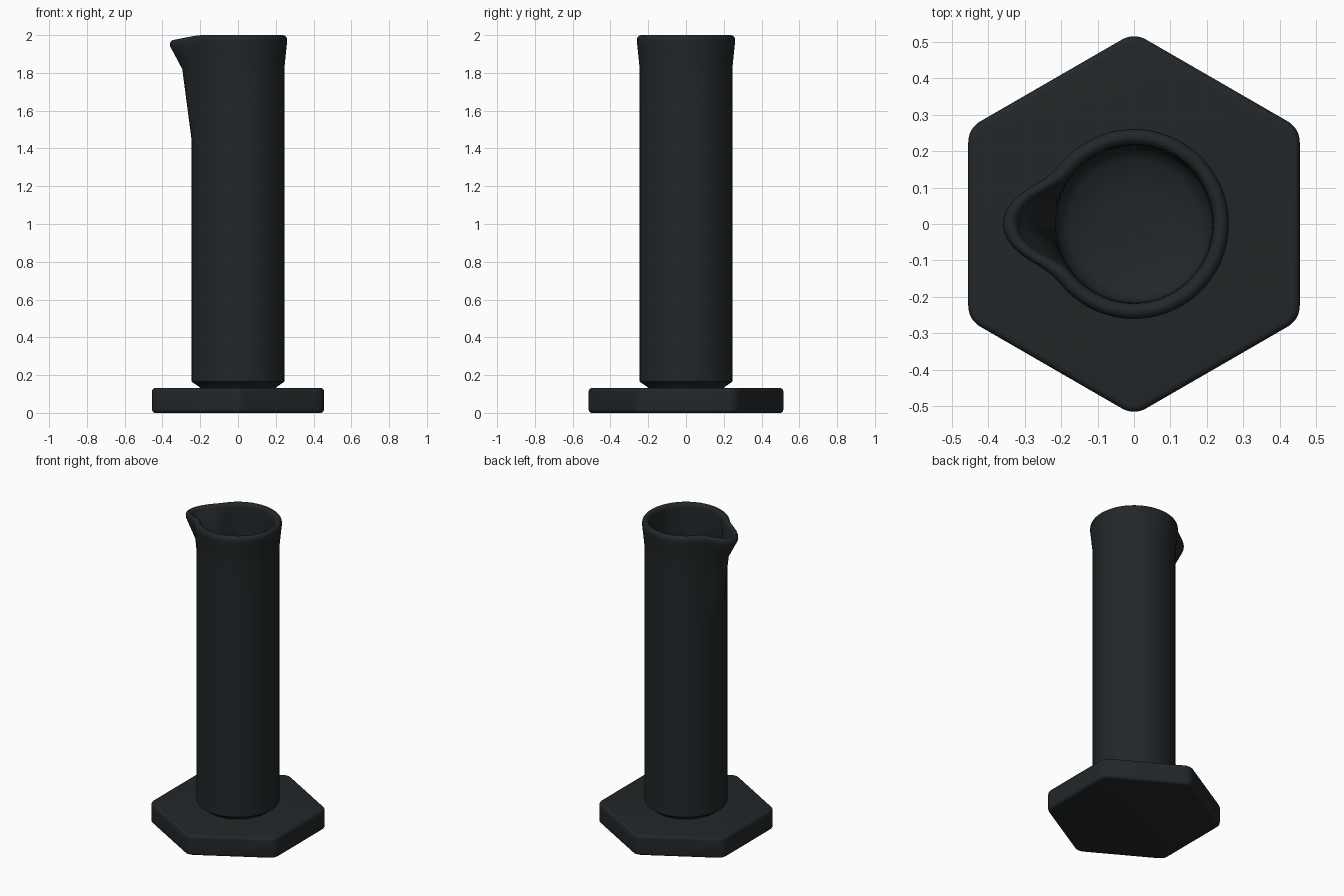
import bpy, bmesh
from math import pi, cos, sin, atan2, radians

if "Cube" in bpy.data.objects:
    bpy.data.objects.remove(bpy.data.objects["Cube"])

SEGS = 96

mat = bpy.data.materials.new("dark_plastic")
mat.diffuse_color = (0.016, 0.02, 0.022, 1)
mat.use_nodes = True
mat.node_tree.nodes["Principled BSDF"].inputs["Base Color"].default_value = mat.diffuse_color


def finish(name, bm, angle):
    bmesh.ops.recalc_face_normals(bm, faces=bm.faces)
    me = bpy.data.meshes.new(name)
    bm.to_mesh(me)
    bm.free()
    ob = bpy.data.objects.new(name, me)
    bpy.context.collection.objects.link(ob)
    me.materials.append(mat)
    bpy.ops.object.select_all(action='DESELECT')
    ob.select_set(True)
    bpy.context.view_layer.objects.active = ob
    bpy.ops.object.shade_smooth_by_angle(angle=radians(angle))
    return ob


def loft(bm, loops):
    rings = [[bm.verts.new(p) for p in loop] for loop in loops]
    for a, b in zip(rings, rings[1:]):
        n = len(a)
        for i in range(n):
            j = (i + 1) % n
            bm.faces.new((a[i], a[j], b[j], b[i]))
    bm.faces.new(rings[0])
    bm.faces.new(rings[-1])


# Hexagonal foot: rounded corners, rounded top and bottom edges
def hexagon(inset, z):
    apothem, r = 0.455, 0.065
    loop = []
    for k in range(6):
        a = pi / 2 + k * pi / 3
        c = (apothem - r) / cos(pi / 6)
        for i in range(7):
            t = a - pi / 6 + i * pi / 18
            loop.append((c * cos(a) + (r - inset) * cos(t),
                         c * sin(a) + (r - inset) * sin(t), z))
    return loop


B, H = 0.018, 0.132
arc = [i * pi / 10 for i in range(6)]
sections = [(B * (1 - sin(t)), B * (1 - cos(t))) for t in arc]
bm = bmesh.new()
loft(bm, [hexagon(i, z) for i, z in sections] +
         [hexagon(i, H - z) for i, z in reversed(sections)])
finish("hexagonal_base", bm, 35)


# Cylinder wall: every ring is a circle with a spout bulge towards -x
def ring(radius, z, bulge=0.0, width=42, drop=0.0):
    loop = []
    for i in range(SEGS):
        a = 2 * pi * i / SEGS
        phi = abs(atan2(sin(a - pi), cos(a - pi)))
        w = radians(width)
        s = cos(phi / w * pi / 2) ** 3 if phi < w else 0.0
        r = radius + bulge * s
        loop.append((r * cos(a), r * sin(a), z - drop * s))
    return loop


outer = [
    ring(0.195, 0.12), ring(0.205, 0.138), ring(0.245, 0.165),
    ring(0.245, 1.44, 0.0, 24), ring(0.245, 1.63, 0.025, 27),
    ring(0.245, 1.82, 0.05, 32), ring(0.252, 1.89, 0.08, 38),
    ring(0.259, 1.955, 0.1, 42, 0.015),
]
# Rolled rim
rim = [ring(0.239 + 0.0215 * cos(t), 1.975 + 0.025 * sin(t), 0.1, 42, 0.025)
       for t in [i * pi / 8 for i in range(9)]]
inner = [
    ring(0.215, 1.93, 0.08, 40), ring(0.215, 1.82, 0.045, 32),
    ring(0.215, 1.63, 0.022, 27), ring(0.215, 1.44, 0.0, 24),
    ring(0.215, 0.25), ring(0.205, 0.215), ring(0.18, 0.195),
    ring(0.1, 0.18), ring(0.02, 0.178),
]
bm = bmesh.new()
loft(bm, outer + rim + inner)
finish("spouted_cylinder", bm, 40)
